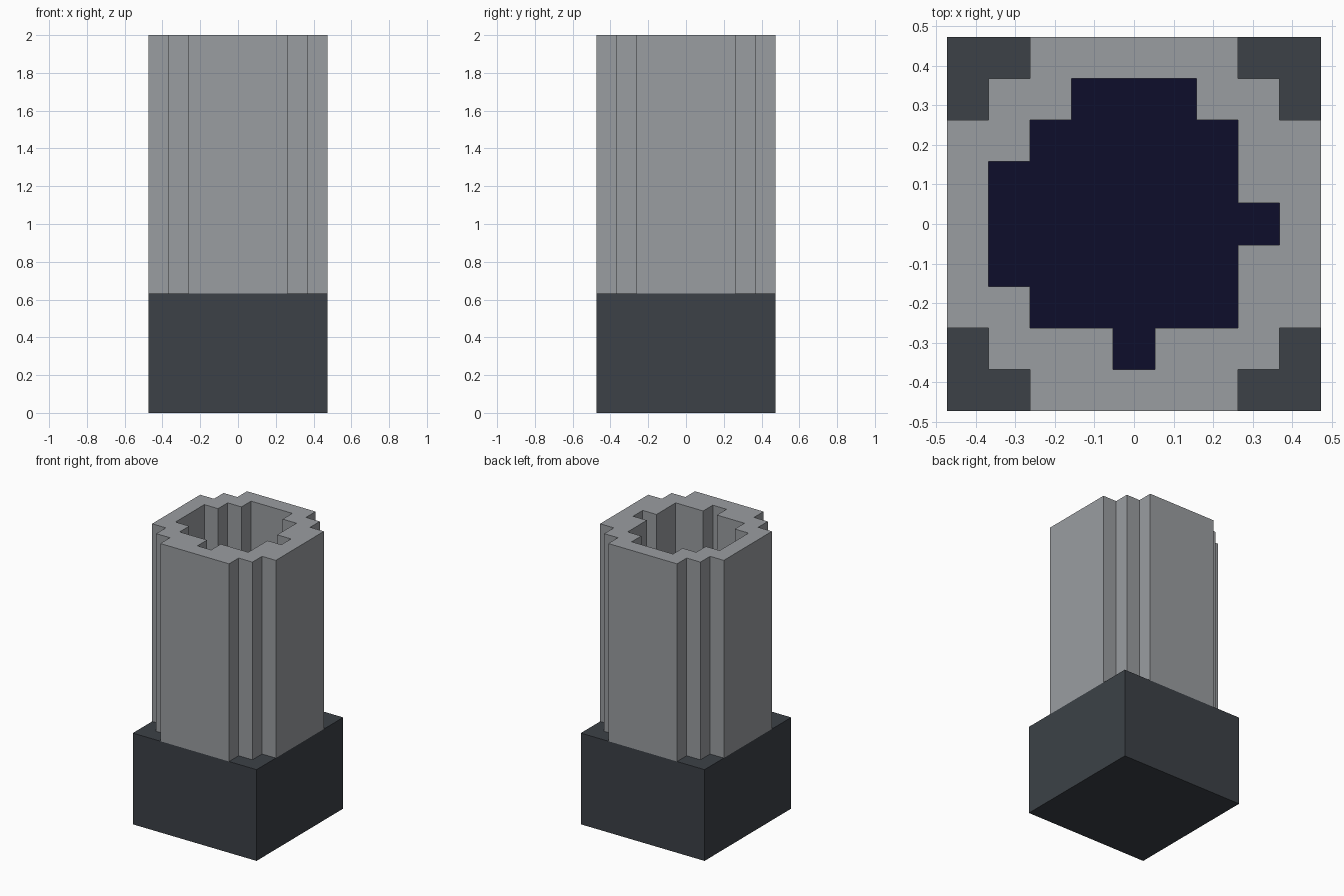
import bpy
import bmesh

U = 2 / 19            # one block of the grid
BASE_H = 6 * U
TOP_H = 19 * U

cube = bpy.data.objects.get("Cube")
if cube:
    bpy.data.objects.remove(cube, do_unlink=True)


def make_material(name, rgb):
    mat = bpy.data.materials.new(name)
    mat.use_nodes = True
    color = (*rgb, 1)
    mat.diffuse_color = color
    mat.node_tree.nodes["Principled BSDF"].inputs["Base Color"].default_value = color
    return mat


grey = make_material("light grey", (0.323, 0.337, 0.356))
slate = make_material("dark slate", (0.045, 0.053, 0.063))
navy = make_material("deep navy", (0.004, 0.004, 0.024))


def stepped_outline(rows, bottom):
    """Outline of stacked rows of blocks, each given as (first, last) column edge."""
    right, left = [], []
    for i, (first, last) in enumerate(rows):
        for y in (bottom + i, bottom + i + 1):
            right.append((last, y))
            left.append((first, y))
    points = right + left[::-1]
    # Keep only real corners
    unique = [p for i, p in enumerate(points) if p != points[i - 1]]
    n = len(unique)
    corners = []
    for i, (x, y) in enumerate(unique):
        (px, py), (nx, ny) = unique[i - 1], unique[(i + 1) % n]
        if (x - px) * (ny - y) != (y - py) * (nx - x):
            corners.append((x, y))
    return corners


def extrude_profile(name, outlines, z0, z1, mat):
    """Fill nested outlines and extrude them upward into a solid."""
    bm = bmesh.new()
    for outline in outlines:
        verts = [bm.verts.new((x * U, y * U, z0)) for x, y in outline]
        for i, v in enumerate(verts):
            bm.edges.new((verts[i - 1], v))
    bmesh.ops.triangle_fill(bm, edges=bm.edges[:], use_beauty=True)
    ext = bmesh.ops.extrude_face_region(bm, geom=bm.faces[:], use_keep_orig=True)
    top = [g for g in ext["geom"] if isinstance(g, bmesh.types.BMVert)]
    bmesh.ops.translate(bm, verts=top, vec=(0, 0, z1 - z0))
    bmesh.ops.recalc_face_normals(bm, faces=bm.faces[:])
    mesh = bpy.data.meshes.new(name)
    bm.to_mesh(mesh)
    bm.free()
    mesh.materials.append(mat)
    obj = bpy.data.objects.new(name, mesh)
    bpy.context.collection.objects.link(obj)
    return obj


# Row spans, front to back, in block edges
h = 4.5
square = [(-h, -h), (h, -h), (h, h), (-h, h)]
outer_rows = [(-2.5, 2.5), (-3.5, 3.5)] + [(-h, h)] * 5 + [(-3.5, 3.5), (-2.5, 2.5)]
hollow_rows = [(-0.5, 0.5), (-2.5, 2.5), (-3.5, 2.5), (-3.5, 3.5),
               (-3.5, 2.5), (-2.5, 2.5), (-1.5, 1.5)]
outer = stepped_outline(outer_rows, -h)
hollow = stepped_outline(hollow_rows, -3.5)

# Square base, stepped hollow shaft and the dark floor inside it
extrude_profile("base_block", [square], 0, BASE_H, slate)
extrude_profile("hollow_shaft", [outer, hollow], BASE_H, TOP_H, grey)
extrude_profile("shaft_floor", [hollow], BASE_H, BASE_H + 0.005, navy)
